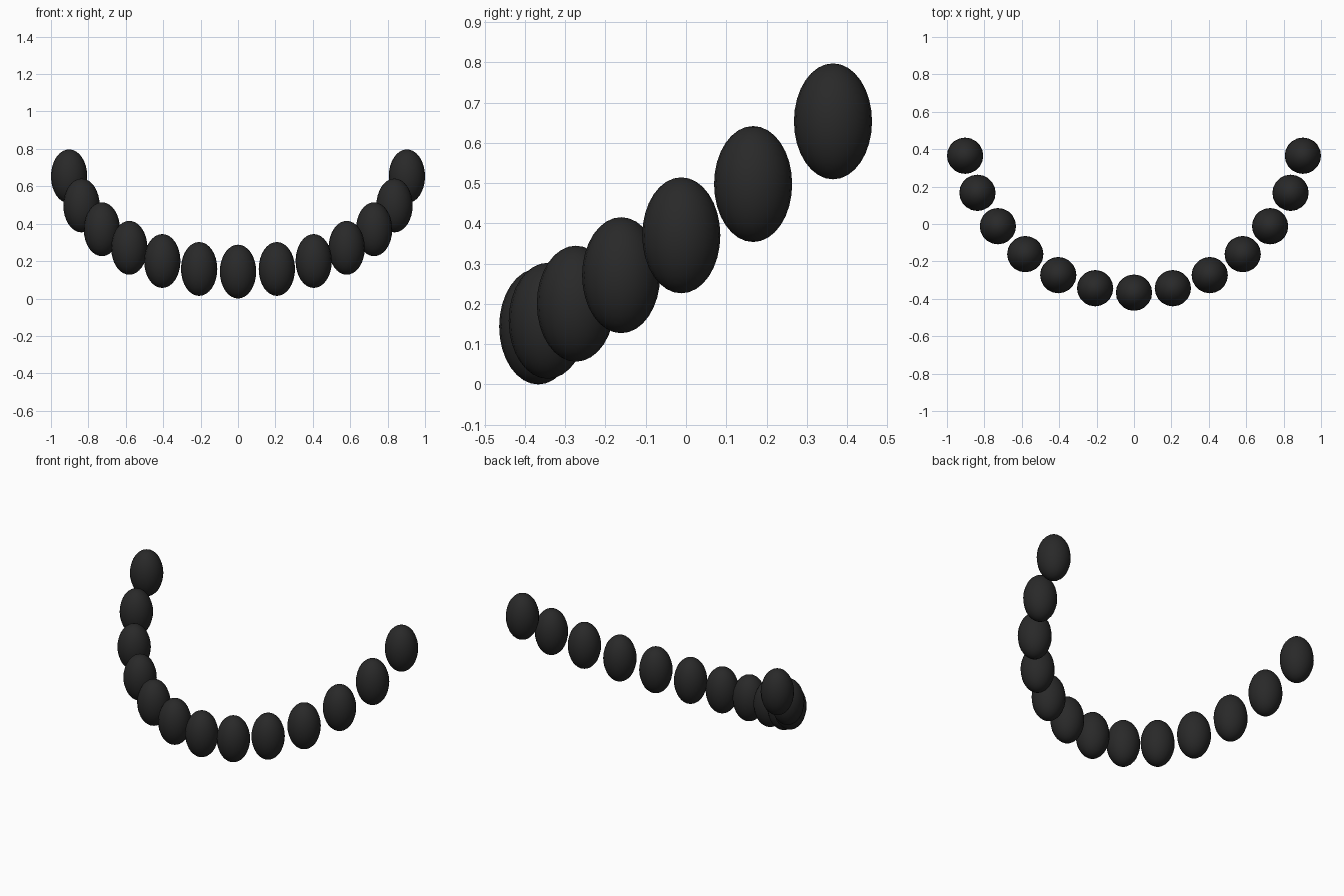
import bpy
from math import sin, cos, radians

cube = bpy.data.objects.get("Cube")
if cube:
    bpy.data.objects.remove(cube, do_unlink=True)

# Bead colour
charcoal = bpy.data.materials.new("charcoal black")
charcoal.use_nodes = True
colour = (0.022, 0.022, 0.022, 1)
charcoal.diffuse_color = colour
charcoal.node_tree.nodes["Principled BSDF"].inputs["Base Color"].default_value = colour

ARC_RADIUS = 0.923
STEP = radians(13.01)
BEAD_RADIUS, BEAD_HALF_HEIGHT = 0.097, 0.144
SIDE_COUNT = 6


def add_bead(name, location):
    bpy.ops.mesh.primitive_uv_sphere_add(
        segments=20, ring_count=16, radius=1, location=location)
    bead = bpy.context.object
    bead.name = name
    bead.scale = (BEAD_RADIUS, BEAD_RADIUS, BEAD_HALF_HEIGHT)
    bpy.ops.object.transform_apply(location=False, rotation=False, scale=True)
    bead.data.materials.append(charcoal)
    bpy.ops.object.shade_smooth_by_angle(angle=radians(40))


# Egg-shaped beads on an arc, rising towards both ends
for k in range(-SIDE_COUNT, SIDE_COUNT + 1):
    angle = k * STEP
    x = ARC_RADIUS * sin(angle)
    y = -0.367 + ARC_RADIUS * (1 - cos(angle))
    z = BEAD_HALF_HEIGHT + 0.01415 * k * k
    side = "left" if k > 0 else "right"
    name = f"{side}_bead_{abs(k)}" if k else "centre_bead"
    add_bead(name, (x, y, z))
